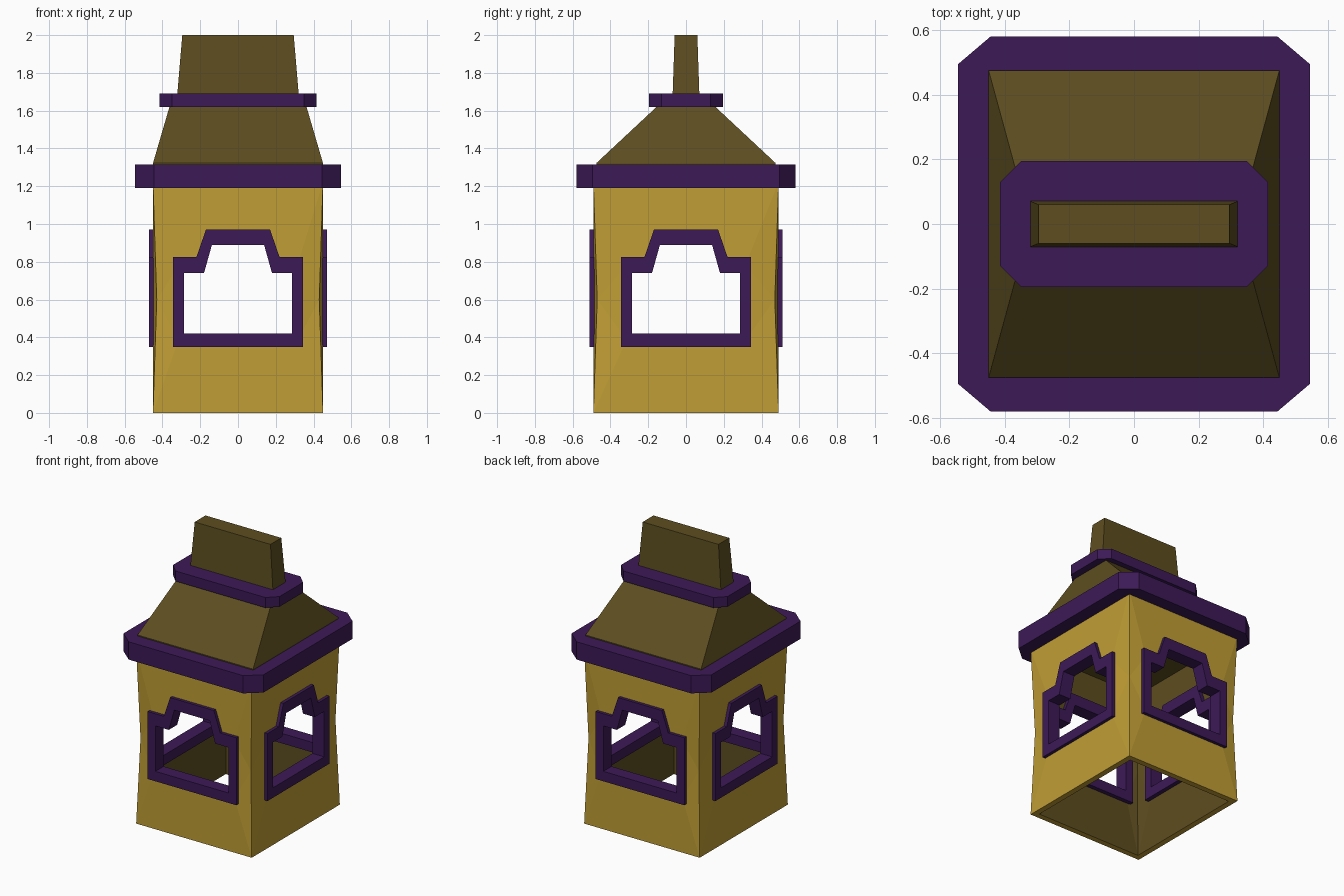
import bpy, bmesh, math
from mathutils import Matrix, Vector

if "Cube" in bpy.data.objects:
    bpy.data.objects.remove(bpy.data.objects["Cube"])


def material(name, rgb):
    m = bpy.data.materials.new(name)
    m.diffuse_color = (*rgb, 1)
    m.use_nodes = True
    m.node_tree.nodes["Principled BSDF"].inputs["Base Color"].default_value = m.diffuse_color
    return m


GOLD = material("gold_wall", (0.53, 0.34, 0.035))
OLIVE = material("dark_olive", (0.11, 0.075, 0.014))
PURPLE = material("purple_trim", (0.045, 0.01, 0.095))


def finish(bm, name, mats):
    bmesh.ops.remove_doubles(bm, verts=bm.verts, dist=0.0005)
    bmesh.ops.recalc_face_normals(bm, faces=bm.faces)
    me = bpy.data.meshes.new(name)
    bm.to_mesh(me)
    bm.free()
    for m in mats:
        me.materials.append(m)
    ob = bpy.data.objects.new(name, me)
    bpy.context.collection.objects.link(ob)
    return ob


def bridge(bm, a, b):
    n = len(a)
    for i in range(n):
        bm.faces.new((a[i], a[(i + 1) % n], b[(i + 1) % n], b[i]))


def rect(hx, hy, z, cx=0, cy=0):
    """Rectangle ring, with corners cut by cx, cy when given."""
    if not cx:
        return [(hx, hy, z), (-hx, hy, z), (-hx, -hy, z), (hx, -hy, z)]
    return [(hx, hy - cy, z), (hx - cx, hy, z), (cx - hx, hy, z), (-hx, hy - cy, z),
            (-hx, cy - hy, z), (cx - hx, -hy, z), (hx - cx, -hy, z), (hx, cy - hy, z)]


def loft(name, rings, mat):
    bm = bmesh.new()
    loops = [[bm.verts.new(p) for p in r] for r in rings]
    for a, b in zip(loops, loops[1:]):
        bridge(bm, a, b)
    bm.faces.new(loops[0])
    bm.faces.new(loops[-1])
    return finish(bm, name, [mat])


# Window outline: right half, mirrored to a closed loop
def mirrored(half):
    return half + [(-x, z) for x, z in reversed(half)]


OUTER = mirrored([(0.345, 0.35), (0.345, 0.825), (0.22, 0.825), (0.17, 0.97)])
INNER = mirrored([(0.285, 0.42), (0.285, 0.74), (0.18, 0.74), (0.138, 0.89)])
HOLE = [((a + c) / 2, (b + d) / 2) for (a, b), (c, d) in zip(OUTER, INNER)]

HX, HY, THICK, PINCH, TOP = 0.45, 0.49, 0.04, 0.02, 1.22
SIDES = [("front", HX, HY), ("right", HY, HX), ("back", HX, HY), ("left", HY, HX)]

# Hollow body with pinched corners and four window openings
bm = bmesh.new()
for k, (side, w, d) in enumerate(SIDES):
    rot = Matrix.Rotation(k * math.pi / 2, 3, 'Z')
    skins = []
    for mat_id, t in ((0, 0), (1, THICK)):
        ww, dd = w - t, d - t
        edge = [(ww, 0, 0), (ww, 0.6, PINCH), (ww, TOP, 0)]
        edge += [(-x, z, p) for x, z, p in reversed(edge)]
        border = [bm.verts.new(rot @ Vector((x - math.copysign(p, x), p - dd, z)))
                  for x, z, p in edge]
        hole = [bm.verts.new(rot @ Vector((x, -dd, z))) for x, z in HOLE]
        edges = [bm.edges.new((l[i], l[(i + 1) % len(l)]))
                 for l in (border, hole) for i in range(len(l))]
        res = bmesh.ops.triangle_fill(bm, edges=edges, use_beauty=True,
                                      normal=rot @ Vector((0, -1, 0)))
        for g in res["geom"]:
            if isinstance(g, bmesh.types.BMFace):
                g.material_index = mat_id
        skins.append((border, hole))
    (b0, h0), (b1, h1) = skins
    bridge(bm, h0, h1)
    bm.faces.new((b0[0], b0[5], b1[5], b1[0]))
    bm.faces.new((b0[2], b0[3], b1[3], b1[2]))
finish(bm, "tower_walls", [GOLD, OLIVE])

# Window frames, passing through each wall
for k, (side, w, d) in enumerate(SIDES):
    rot = Matrix.Rotation(k * math.pi / 2, 3, 'Z')
    bm = bmesh.new()
    loops = [[bm.verts.new(rot @ Vector((x, y, z))) for x, z in prof]
             for prof, y in ((OUTER, -d - 0.022), (INNER, -d - 0.022),
                             (INNER, -d + 0.07), (OUTER, -d + 0.07))]
    for i in range(4):
        bridge(bm, loops[i], loops[(i + 1) % 4])
    finish(bm, side + "_window_frame", [PURPLE])

# Ceiling, eaves, roof, ridge collar and chimney
loft("ceiling", [rect(0.43, 0.47, 1.18), rect(0.43, 0.47, 1.2)], OLIVE)
loft("eaves", [rect(0.545, 0.58, 1.19, 0.1, 0.085),
               rect(0.545, 0.58, 1.315, 0.1, 0.085)], PURPLE)
loft("roof", [rect(0.45, 0.475, 1.31), rect(0.45, 0.475, 1.322),
              rect(0.36, 0.145, 1.63)], OLIVE)
loft("ridge_collar", [rect(0.415, 0.195, 1.62, 0.065, 0.065),
                      rect(0.415, 0.195, 1.692, 0.065, 0.065)], PURPLE)
loft("chimney", [rect(0.322, 0.071, 1.68), rect(0.295, 0.06, 2.0)], OLIVE)
